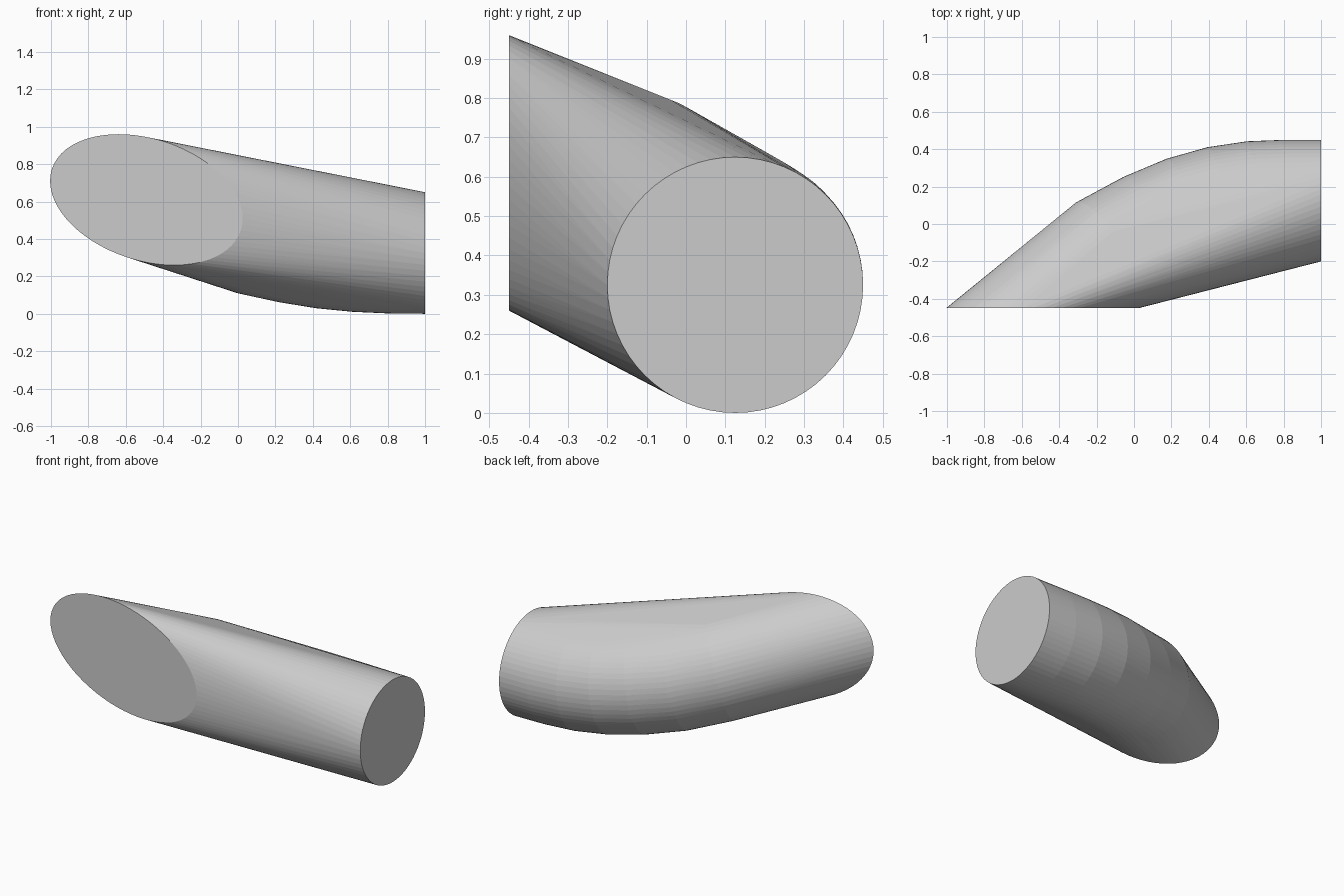
import bpy, bmesh, math
from mathutils import Vector

if "Cube" in bpy.data.objects:
    bpy.data.objects.remove(bpy.data.objects["Cube"])

R, SIDES = 0.325, 64
# centre line of the bent tube, from the slanted front cut to the round right end
PATH = [Vector(p) for p in (
    (-0.49, -0.45, 0.61), (-0.13, -0.157, 0.493), (0.083, -0.042, 0.424),
    (0.28, 0.041, 0.381), (0.46, 0.092, 0.352), (0.634, 0.118, 0.335),
    (0.81, 0.125, 0.327), (1.0, 0.125, 0.325))]


def ring(center, direction, normal):
    """Circle around the direction, slid along it onto the plane with this normal."""
    u = direction.cross(Vector((0, 0, 1))).normalized()
    v = u.cross(direction)
    points = []
    for i in range(SIDES):
        a = 2 * math.pi * i / SIDES
        off = R * (math.cos(a) * u + math.sin(a) * v)
        off -= direction * (off.dot(normal) / direction.dot(normal))
        points.append(center + off)
    return points


# mitred sections along the path
bm = bmesh.new()
last = len(PATH) - 1
dirs = [(PATH[i + 1] - PATH[i]).normalized() for i in range(last)]
dirs[-1] = Vector((1, 0, 0))
for i, p in enumerate(PATH):
    d = dirs[min(i, last - 1)]
    if i == 0:
        n = Vector((0, 1, 0))
    elif i == last:
        n = Vector((1, 0, 0))
    else:
        n = (dirs[i - 1] + dirs[i]).normalized()
    for co in ring(p, d, n):
        bm.verts.new(co)

# the inside of the bend is filled straight across: wrap the sections in a convex hull
hull = bmesh.ops.convex_hull(bm, input=bm.verts[:])
loose = {g for g in hull["geom_interior"] + hull["geom_unused"]
         if isinstance(g, bmesh.types.BMVert)}
bmesh.ops.delete(bm, geom=list(loose), context='VERTS')

# merge the flat end faces
bmesh.ops.dissolve_limit(bm, angle_limit=math.radians(0.2),
                         verts=bm.verts[:], edges=bm.edges[:])
bmesh.ops.recalc_face_normals(bm, faces=bm.faces[:])

mesh = bpy.data.meshes.new("bent_tube")
bm.to_mesh(mesh)
bm.free()
tube = bpy.data.objects.new("bent_tube", mesh)
bpy.context.collection.objects.link(tube)
